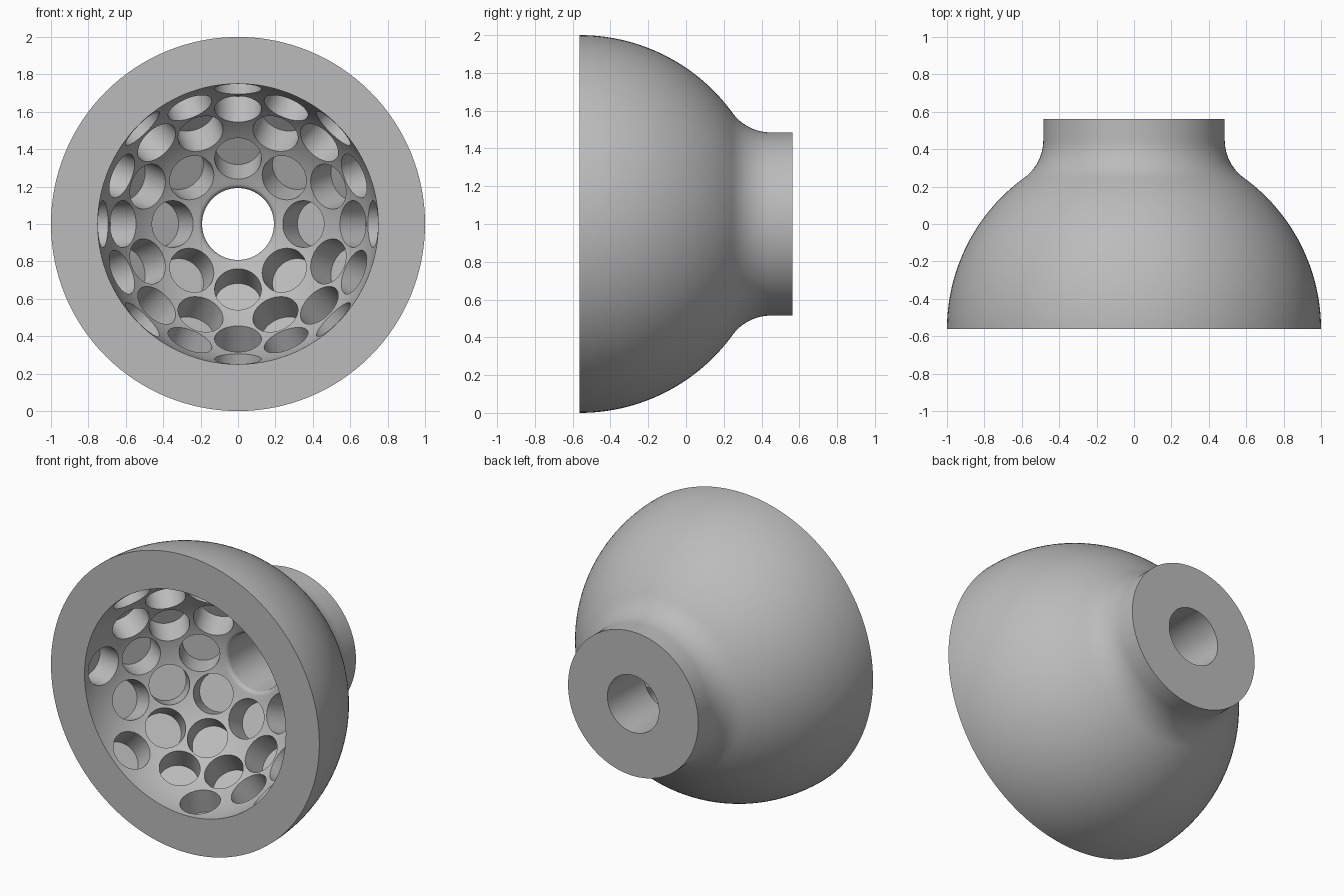
import bpy, bmesh
from math import sin, cos, pi, radians, sqrt, atan2
from mathutils import Vector, Matrix

cube = bpy.data.objects.get("Cube")
if cube:
    bpy.data.objects.remove(cube)

HALF = 0.5625                 # half the depth; the dome centre sits on the front plane
R_OUT, R_IN = 1.0, 0.75       # dome shell
R_NECK, R_BORE = 0.485, 0.192
FILLET, LIP = 0.25, 0.03      # neck blend and rounded bore lip
HOLE_R, HOLE_FLOOR = 0.125, 0.905
CENTRE = Vector((0, -HALF, 1))

grey = bpy.data.materials.new("plain grey")
grey.use_nodes = True
colour = (0.5, 0.5, 0.5, 1)
grey.diffuse_color = colour
grey.node_tree.nodes["Principled BSDF"].inputs["Base Color"].default_value = colour


def arc(cx, cy, r, a0, a1, n):
    """Points (radius, depth) along an arc."""
    return [(cx + r * cos(a0 + (a1 - a0) * i / n),
             cy + r * sin(a0 + (a1 - a0) * i / n)) for i in range(n + 1)]


def make_object(name, bm):
    mesh = bpy.data.meshes.new(name)
    bm.to_mesh(mesh)
    bm.free()
    mesh.materials.append(grey)
    obj = bpy.data.objects.new(name, mesh)
    bpy.context.collection.objects.link(obj)
    return obj


# Cross-section: dome, concave blend, neck, bore, lip, hollow
fx = R_NECK + FILLET
fy = sqrt((R_OUT + FILLET) ** 2 - fx ** 2)
f_ang = atan2(fy, fx)
lx = R_BORE + LIP
ly = sqrt((R_IN + LIP) ** 2 - lx ** 2)
l_ang = atan2(ly, lx)
profile = arc(0, 0, R_OUT, 0, f_ang, 32)
profile += arc(fx, fy, FILLET, f_ang + pi, pi, 12)[1:]
profile += [(R_NECK, 2 * HALF), (R_BORE, 2 * HALF)]
profile += arc(lx, ly, LIP, pi, pi + l_ang, 6)
profile += arc(0, 0, R_IN, l_ang, 0, 36)[1:]

# Revolve the section around the front-to-back axis
bm = bmesh.new()
verts = [bm.verts.new(CENTRE + Vector((r, d, 0))) for r, d in profile]
edges = [bm.edges.new((v, verts[(i + 1) % len(verts)])) for i, v in enumerate(verts)]
bmesh.ops.spin(bm, geom=verts + edges, cent=CENTRE, axis=(0, 1, 0),
               angle=2 * pi, steps=128, use_merge=True)
bmesh.ops.remove_doubles(bm, verts=bm.verts[:], dist=1e-5)
bmesh.ops.recalc_face_normals(bm, faces=bm.faces[:])
body = make_object("domed_body", bm)

# Blind round holes in five staggered rings of eight, each pointing at the dome centre
bm = bmesh.new()
start = 0.72
for ring, polar in enumerate((28.2, 45, 56.2, 65.3, 77.5)):
    for k in range(8):
        t = radians(polar)
        a = radians(45 * k + 22.5 * (ring % 2))
        d = Vector((sin(t) * cos(a), cos(t), sin(t) * sin(a)))
        place = (Matrix.Translation(CENTRE + d * (start + HOLE_FLOOR) / 2)
                 @ d.to_track_quat("Z", "Y").to_matrix().to_4x4())
        bmesh.ops.create_cone(bm, cap_ends=True, segments=48, radius1=HOLE_R,
                              radius2=HOLE_R, depth=HOLE_FLOOR - start, matrix=place)
cutter = make_object("hole_cutter", bm)
cutter.hide_render = True

cut = body.modifiers.new("holes", "BOOLEAN")
cut.operation = "DIFFERENCE"
cut.solver = "EXACT"
cut.object = cutter
bpy.ops.object.select_all(action="DESELECT")
body.select_set(True)
bpy.context.view_layer.objects.active = body
bpy.ops.object.modifier_apply(modifier=cut.name)
bpy.data.objects.remove(cutter)
bpy.ops.object.shade_smooth_by_angle(angle=radians(30))
